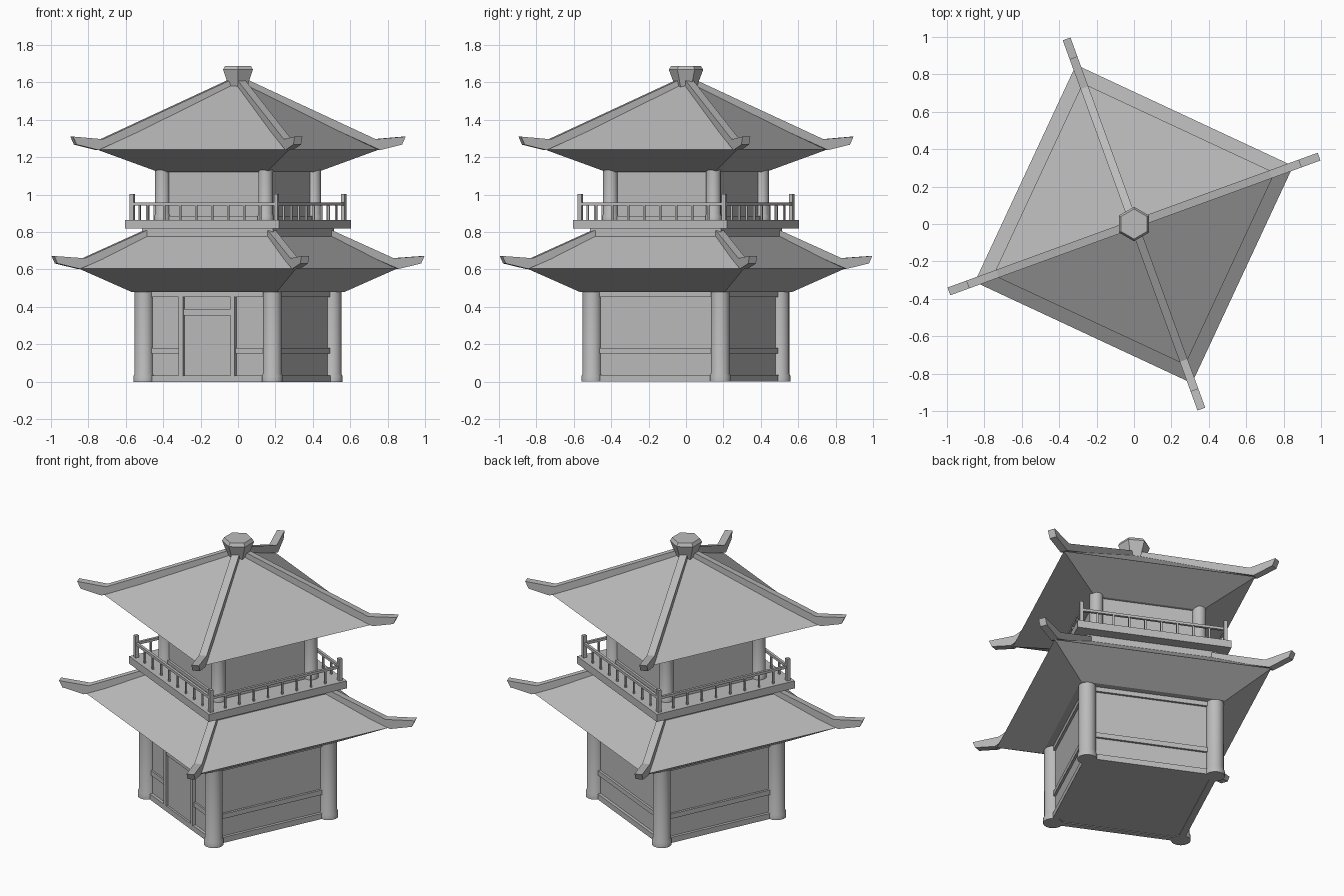
import bpy, bmesh, math
from mathutils import Matrix, Vector

cube = bpy.data.objects.get("Cube")
if cube:
    bpy.data.objects.remove(cube)

GREY = (0.5, 0.5, 0.5, 1)
mat = bpy.data.materials.new("stone grey")
mat.use_nodes = True
mat.diffuse_color = GREY
mat.node_tree.nodes["Principled BSDF"].inputs["Base Color"].default_value = GREY

TURN = Matrix.Rotation(math.radians(-25), 4, "Z")   # whole tower is turned
QUARTERS = [Matrix.Rotation(i * math.pi / 2, 4, "Z") for i in range(4)]


def finish(name, bm, turn=TURN, smooth=False):
    bmesh.ops.recalc_face_normals(bm, faces=bm.faces)
    bm.transform(turn)
    mesh = bpy.data.meshes.new(name)
    bm.to_mesh(mesh)
    bm.free()
    mesh.materials.append(mat)
    obj = bpy.data.objects.new(name, mesh)
    bpy.context.collection.objects.link(obj)
    if smooth:
        bpy.ops.object.select_all(action="DESELECT")
        obj.select_set(True)
        bpy.context.view_layer.objects.active = obj
        bpy.ops.object.shade_smooth_by_angle(angle=math.radians(35))
    return obj


def box(bm, x, y, z, rot=Matrix()):
    """Box from (min, max) pairs on each axis."""
    size = Matrix.Diagonal((x[1] - x[0], y[1] - y[0], z[1] - z[0], 1))
    mid = Matrix.Translation([(a + b) / 2 for a, b in (x, y, z)])
    bmesh.ops.create_cube(bm, size=1, matrix=rot @ mid @ size)


def lathe(bm, profile, sides, phase=0, centre=(0, 0)):
    """Closed solid from (radius, height) rings."""
    rings = []
    for r, z in profile:
        angles = [math.radians(phase) + i * math.tau / sides for i in range(sides)]
        rings.append([bm.verts.new((centre[0] + r * math.cos(a),
                                    centre[1] + r * math.sin(a), z)) for a in angles])
    for low, high in zip(rings, rings[1:]):
        for i in range(sides):
            j = (i + 1) % sides
            bm.faces.new((low[i], low[j], high[j], high[i]))
    bm.faces.new(rings[0][::-1])
    bm.faces.new(rings[-1])


def columns(name, half, profile):
    bm = bmesh.new()
    for sx in (-1, 1):
        for sy in (-1, 1):
            lathe(bm, profile, 24, centre=(sx * half, sy * half))
    finish(name, bm, smooth=True)


def hip_ridges(name, outline, width=0.044):
    """Four upturned ridge beams, extruded from a (radius, height) outline."""
    bm = bmesh.new()
    for q in QUARTERS:
        rot = q @ Matrix.Rotation(math.pi / 4, 4, "Z")
        a, b = [[bm.verts.new(rot @ Vector((r, side * width / 2, z))) for r, z in outline]
                for side in (-1, 1)]
        n = len(outline)
        for i in range(n):
            j = (i + 1) % n
            bm.faces.new((a[i], a[j], b[j], b[i]))
        bm.faces.new(a)
        bm.faces.new(b[::-1])
    finish(name, bm)


def solid_square(name, profile):
    bm = bmesh.new()
    lathe(bm, profile, 4, phase=45)
    finish(name, bm)


def beams(name, half, depth, z):
    """A horizontal beam on each of the four sides."""
    bm = bmesh.new()
    for q in QUARTERS:
        box(bm, (-half, half), (-half - depth, -half + 0.02), z, q)
    finish(name, bm)


# Lower storey
bm = bmesh.new()
box(bm, (-0.375, 0.375), (-0.375, 0.375), (0.004, 0.5))
finish("lower_walls", bm)
columns("lower_columns", 0.378,
        [(0.056, 0), (0.056, 0.03), (0.05, 0.045), (0.05, 0.51)])
beams("lower_sill_beams", 0.375, 0.018, (0, 0.035))
beams("lower_top_beams", 0.375, 0.014, (0.452, 0.5))

# Wall rails: full on three sides, split by the door at the front
bm = bmesh.new()
for q in QUARTERS[1:]:
    box(bm, (-0.36, 0.36), (-0.389, -0.36), (0.15, 0.18), q)
for s in (-1, 1):
    box(bm, sorted((s * 0.15, s * 0.36)), (-0.385, -0.36), (0.15, 0.18))
finish("wall_rails", bm)

# Door
bm = bmesh.new()
for s in (-1, 1):
    box(bm, (s * 0.152 - 0.013, s * 0.152 + 0.013), (-0.395, -0.36), (0.03, 0.455))
box(bm, (-0.145, 0.145), (-0.392, -0.36), (0.355, 0.39))
finish("door_frame", bm)
bm = bmesh.new()
box(bm, (-0.14, 0.14), (-0.381, -0.36), (0.03, 0.36))
finish("door_panel", bm)

# Lower roof
solid_square("lower_roof", [(0.605, 0.48), (0.905, 0.605), (0.53, 0.785)])
hip_ridges("lower_roof_ridges", [(0.5, 0.77), (0.905, 0.603), (1.033, 0.632),
                                 (1.052, 0.672), (0.878, 0.66), (0.53, 0.808), (0.5, 0.808)])

# Balcony
solid_square("balcony_neck", [(0.546, 0.775), (0.546, 0.82)])
solid_square("balcony_floor", [(0.643, 0.818), (0.643, 0.865)])
bm = bmesh.new()
RAIL = 0.425
for q in QUARTERS:
    box(bm, (-RAIL - 0.011, -RAIL + 0.011), (-RAIL - 0.011, -RAIL + 0.011), (0.86, 1.003), q)
    box(bm, (-RAIL, RAIL), (-RAIL - 0.008, -RAIL + 0.008), (0.943, 0.959), q)
    for i in range(1, 9):
        x = -RAIL + i * 2 * RAIL / 9
        box(bm, (x - 0.005, x + 0.005), (-RAIL - 0.005, -RAIL + 0.005), (0.86, 0.95), q)
finish("balcony_railing", bm)

# Upper storey
bm = bmesh.new()
box(bm, (-0.3, 0.3), (-0.3, 0.3), (0.86, 1.15))
finish("upper_walls", bm)
columns("upper_columns", 0.304, [(0.044, 0.86), (0.044, 0.885), (0.039, 0.895), (0.039, 1.15)])
beams("upper_sill_beams", 0.3, 0.014, (0.86, 0.885))

# Upper roof
solid_square("upper_roof", [(0.45, 1.12), (0.8, 1.24), (0.04, 1.595)])
hip_ridges("upper_roof_ridges", [(0.03, 1.57), (0.8, 1.238), (0.925, 1.267),
                                 (0.945, 1.31), (0.775, 1.296), (0.055, 1.61), (0.03, 1.61)])

# Six-sided finial
bm = bmesh.new()
lathe(bm, [(0.058, 1.575), (0.07, 1.61), (0.092, 1.668), (0.08, 1.688)], 6, phase=90)
finish("roof_finial", bm, Matrix())
